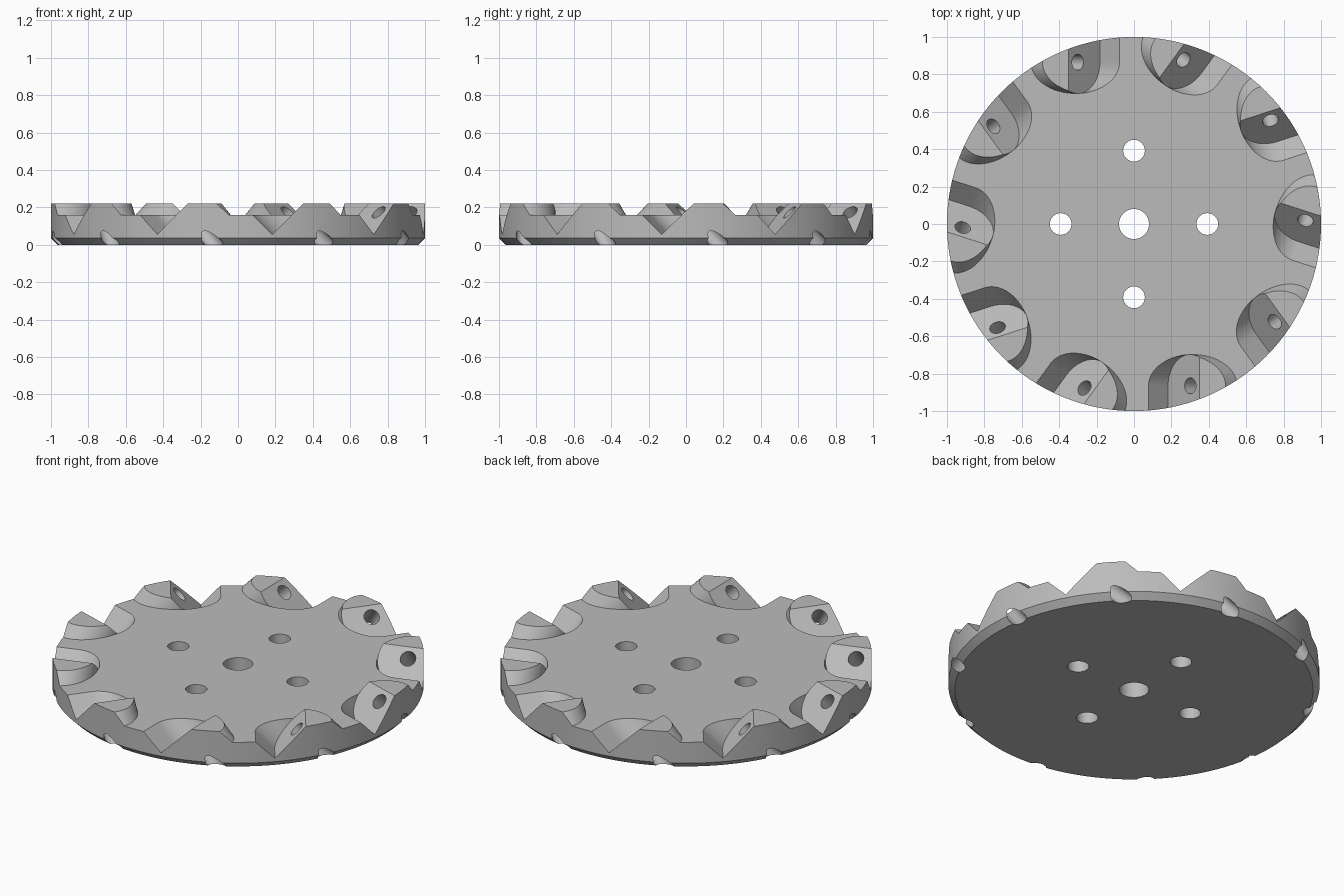
import bpy
import bmesh
from math import sin, cos, pi
from mathutils import Vector, Matrix

if "Cube" in bpy.data.objects:
    bpy.data.objects.remove(bpy.data.objects["Cube"], do_unlink=True)

TEETH = 10
DISC_TOP, TOOTH_TOP = 0.16, 0.222
SEAT_R, HOLE_R = 0.168, 0.043
SEAT = Vector((0.301, -0.865, 0.174))        # centre of one insert seat
OUT = Vector((-1, 0, 1)).normalized()        # seat normal
UP = Vector((1, 0, 1)).normalized()          # up the slope of the seat
Y = Vector((0, 1, 0))
Z = Vector((0, 0, 1))

steel = bpy.data.materials.new("grey_steel")
steel.use_nodes = True
steel.diffuse_color = (0.5, 0.5, 0.5, 1)
steel.node_tree.nodes["Principled BSDF"].inputs["Base Color"].default_value = (0.5, 0.5, 0.5, 1)


def circle(r, n):
    return [(r * cos(2 * pi * i / n), r * sin(2 * pi * i / n)) for i in range(n)]


def slot(r, n=32):
    """Half-round profile that runs straight out past the rim."""
    arc = [(r * cos(pi * i / n), r * sin(pi * i / n)) for i in range(n + 1)]
    return arc + [(-r, -0.4), (r, -0.4)]


def prism(bm, profile, origin, a, b, axis, start, end):
    """Extrude a profile lying in plane (a, b) along an axis."""
    lo, hi = [[bm.verts.new(origin + a * u + b * v + axis * d) for u, v in profile]
              for d in (start, end)]
    bm.faces.new(lo)
    bm.faces.new(hi)
    for i in range(len(lo)):
        bm.faces.new((lo[i - 1], lo[i], hi[i], hi[i - 1]))


def make(name, bm):
    bmesh.ops.recalc_face_normals(bm, faces=bm.faces)
    mesh = bpy.data.meshes.new(name)
    bm.to_mesh(mesh)
    bm.free()
    mesh.materials.append(steel)
    obj = bpy.data.objects.new(name, mesh)
    bpy.context.collection.objects.link(obj)
    return obj


def ring_of(name, profile, start, end):
    """One prism along the seat normal, repeated for every tooth."""
    bm = bmesh.new()
    for k in range(TEETH):
        turn = Matrix.Rotation(2 * pi * k / TEETH, 3, 'Z')
        prism(bm, profile, turn @ SEAT, turn @ UP, turn @ Y, turn @ OUT, start, end)
    return make(name, bm)


def cut(target, cutter):
    """Subtract a cutter and remove it."""
    cutter.hide_render = True
    mod = target.modifiers.new("cut", 'BOOLEAN')
    mod.operation = 'DIFFERENCE'
    mod.solver = 'EXACT'
    mod.object = cutter
    bpy.context.view_layer.objects.active = target
    bpy.ops.object.modifier_apply(modifier=mod.name)
    bpy.data.objects.remove(cutter, do_unlink=True)


# Blank: full-height disc with a chamfered bottom edge
bm = bmesh.new()
rings = [[bm.verts.new((x, y, z)) for x, y in circle(r, 128)]
         for r, z in ((0.964, 0), (1, 0.036), (1, TOOTH_TOP))]
bm.faces.new(rings[0])
bm.faces.new(rings[-1])
for lo, hi in zip(rings, rings[1:]):
    for i in range(len(lo)):
        bm.faces.new((lo[i - 1], lo[i], hi[i], hi[i - 1]))
disc = make("cutter_disc", bm)

# Turn the upper face down everywhere except at the teeth
bm = bmesh.new()
prism(bm, circle(1.3, 64), Vector(), Vector((1, 0, 0)), Y, Z, DISC_TOP, 0.5)
facing = make("facing_cut", bm)
cut(facing, ring_of("tooth_shapes", slot(SEAT_R - 0.001), -0.42, 0.02))
cut(disc, facing)

# Insert pockets and their slanted screw holes
cut(disc, ring_of("pocket_cut", slot(SEAT_R), 0, 0.5))
cut(disc, ring_of("screw_hole_cut", circle(HOLE_R, 24), -0.42, 0.05))

# Centre bore and four mounting holes
bm = bmesh.new()
X = Vector((1, 0, 0))
prism(bm, circle(0.08, 48), Vector(), X, Y, Z, -0.1, 0.4)
for k in range(4):
    centre = Matrix.Rotation(k * pi / 2, 3, 'Z') @ Vector((0.392, 0, 0))
    prism(bm, circle(0.058, 32), centre, X, Y, Z, -0.1, 0.4)
cut(disc, make("bore_cut", bm))

# Smooth the round walls, keep the machined edges crisp
bpy.ops.object.select_all(action='DESELECT')
disc.select_set(True)
bpy.context.view_layer.objects.active = disc
bpy.ops.object.shade_smooth_by_angle(angle=pi / 6)
